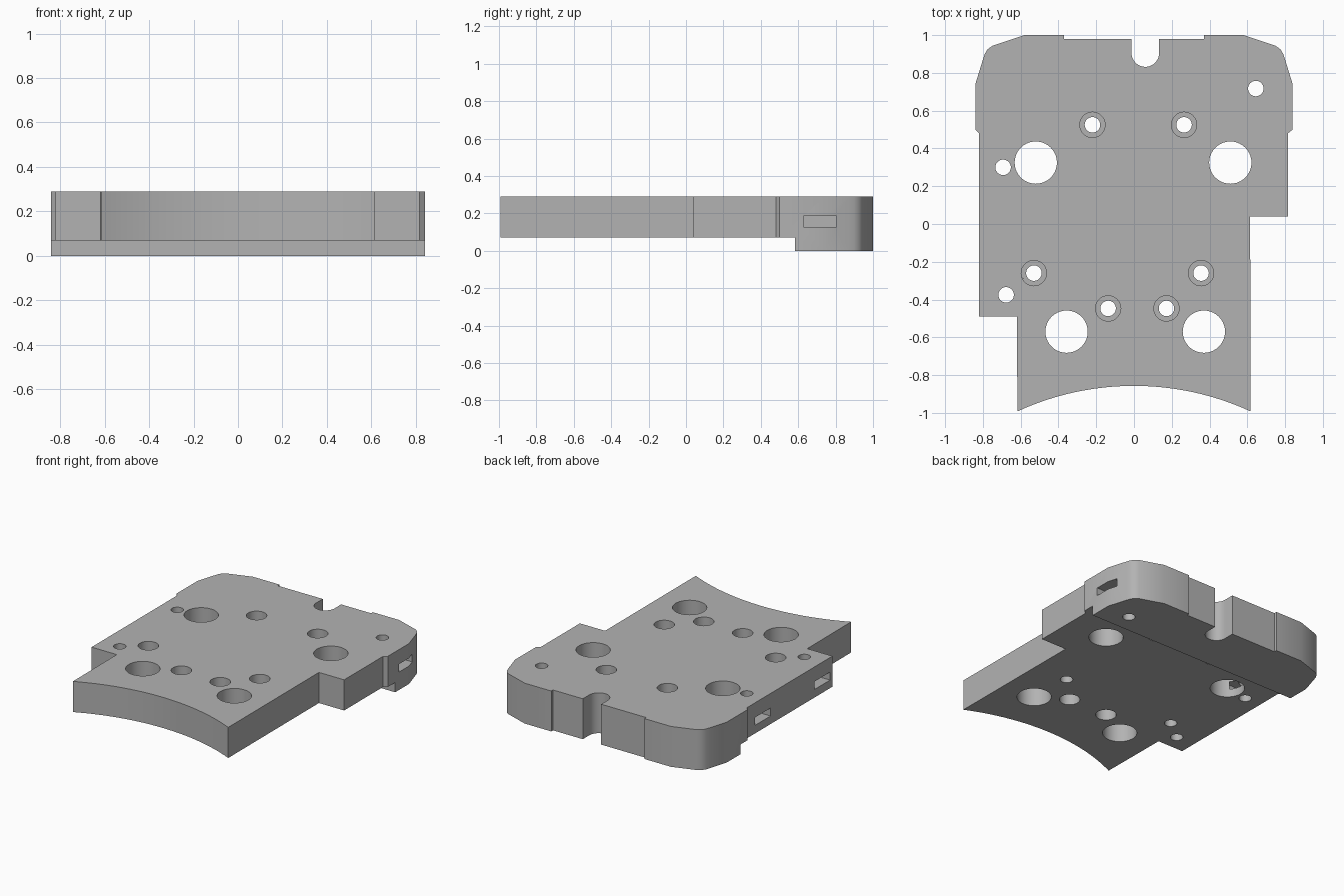
import bpy, bmesh, math
from mathutils import Matrix

cube = bpy.data.objects.get("Cube")
if cube:
    bpy.data.objects.remove(cube, do_unlink=True)

TOP, STEP = 0.29, 0.07

grey = bpy.data.materials.new("plain grey")
grey.use_nodes = True
grey.diffuse_color = (0.45, 0.45, 0.45, 1)
grey.node_tree.nodes["Principled BSDF"].inputs["Base Color"].default_value = grey.diffuse_color


def make_object(name, bm):
    bmesh.ops.recalc_face_normals(bm, faces=bm.faces)
    mesh = bpy.data.meshes.new(name)
    bm.to_mesh(mesh)
    bm.free()
    obj = bpy.data.objects.new(name, mesh)
    bpy.context.collection.objects.link(obj)
    obj.data.materials.append(grey)
    return obj


def arc(cx, cy, r, start, end, steps):
    angles = [math.radians(start + (end - start) * i / steps) for i in range(steps + 1)]
    return [(cx + r * math.cos(a), cy + r * math.sin(a)) for a in angles]


# Plate outline: rounded rear corner, shared by both sides
corner = [(0.84, 0.50), (0.84, 0.74), (0.80, 0.87), (0.79, 0.90), (0.775, 0.925),
          (0.75, 0.943), (0.58, 1.0), (0.37, 1.0), (0.37, 0.98)]
right_side = [(0.615, 0.04), (0.815, 0.04), (0.815, 0.48)]
left_side = [(-0.82, 0.48), (-0.82, -0.49), (-0.62, -0.49)]
notch = arc(0.06, 0.905, 0.073, 0, -180, 24)
rear_notch = [(0.133, 0.98)] + notch + [(-0.013, 0.98)]

# Concave front edge from chord and rise
half, rise = 0.617, 0.135
radius = (half ** 2 + rise ** 2) / (2 * rise)
sweep = math.degrees(math.asin(half / radius))
front = arc(0, -0.857 - radius, radius, 90 + sweep, 90 - sweep, 32)

outline = (front + right_side + corner + rear_notch
           + [(-x, y) for x, y in reversed(corner)] + left_side)

bm = bmesh.new()
face = bm.faces.new([bm.verts.new((x, y, 0)) for x, y in outline])
grown = bmesh.ops.extrude_face_region(bm, geom=[face])
bmesh.ops.translate(bm, vec=(0, 0, TOP),
                    verts=[v for v in grown["geom"] if isinstance(v, bmesh.types.BMVert)])
plate = make_object("base_plate", bm)


def cut(cutter):
    cutter.hide_render = True
    mod = plate.modifiers.new("cut", "BOOLEAN")
    mod.operation, mod.solver, mod.object = "DIFFERENCE", "EXACT", cutter
    bpy.context.view_layer.objects.active = plate
    bpy.ops.object.modifier_apply(modifier=mod.name)
    bpy.data.objects.remove(cutter, do_unlink=True)


def cut_box(x0, x1, y0, y1, z0, z1):
    bm = bmesh.new()
    place = (Matrix.Translation(((x0 + x1) / 2, (y0 + y1) / 2, (z0 + z1) / 2))
             @ Matrix.Diagonal((x1 - x0, y1 - y0, z1 - z0, 1)))
    bmesh.ops.create_cube(bm, size=1, matrix=place)
    cut(make_object("box_cutter", bm))


def cut_hole(x, y, r, z0=-0.1, z1=0.4):
    bm = bmesh.new()
    bmesh.ops.create_cone(bm, cap_ends=True, segments=40, radius1=r, radius2=r,
                          depth=z1 - z0, matrix=Matrix.Translation((x, y, (z0 + z1) / 2)))
    cut(make_object("hole_cutter", bm))


# Raised underside in front of the rear lip
cut_box(-1.2, 1.2, -1.2, 0.583, -0.2, STEP)

# Large through holes
for x, y in [(-0.52, 0.325), (0.51, 0.325), (-0.357, -0.57), (0.37, -0.57)]:
    cut_hole(x, y, 0.112)

# Counterbored screw holes; the front pair is recessed from below too
for x, y in [(-0.22, 0.525), (0.265, 0.525), (-0.53, -0.26), (0.355, -0.26),
             (-0.137, -0.447), (0.172, -0.447)]:
    cut_hole(x, y, 0.041)
    cut_hole(x, y, 0.067, z0=0.18)
    if y < -0.4:
        cut_hole(x, y, 0.067, z1=0.15)

# Side bolts: small hole with a nut slot opening through the side wall
for x, y in [(-0.693, 0.30), (-0.677, -0.375), (0.645, 0.717)]:
    cut_hole(x, y, 0.041)
    side = math.copysign(1, x)
    ends = sorted((x - side * 0.09, side * 1.0))
    cut_box(ends[0], ends[1], y - 0.088, y + 0.088, 0.128, 0.185)

# Smooth curved walls, keep hard edges
bpy.ops.object.select_all(action="DESELECT")
plate.select_set(True)
bpy.context.view_layer.objects.active = plate
bpy.ops.object.shade_smooth_by_angle(angle=math.radians(25))
